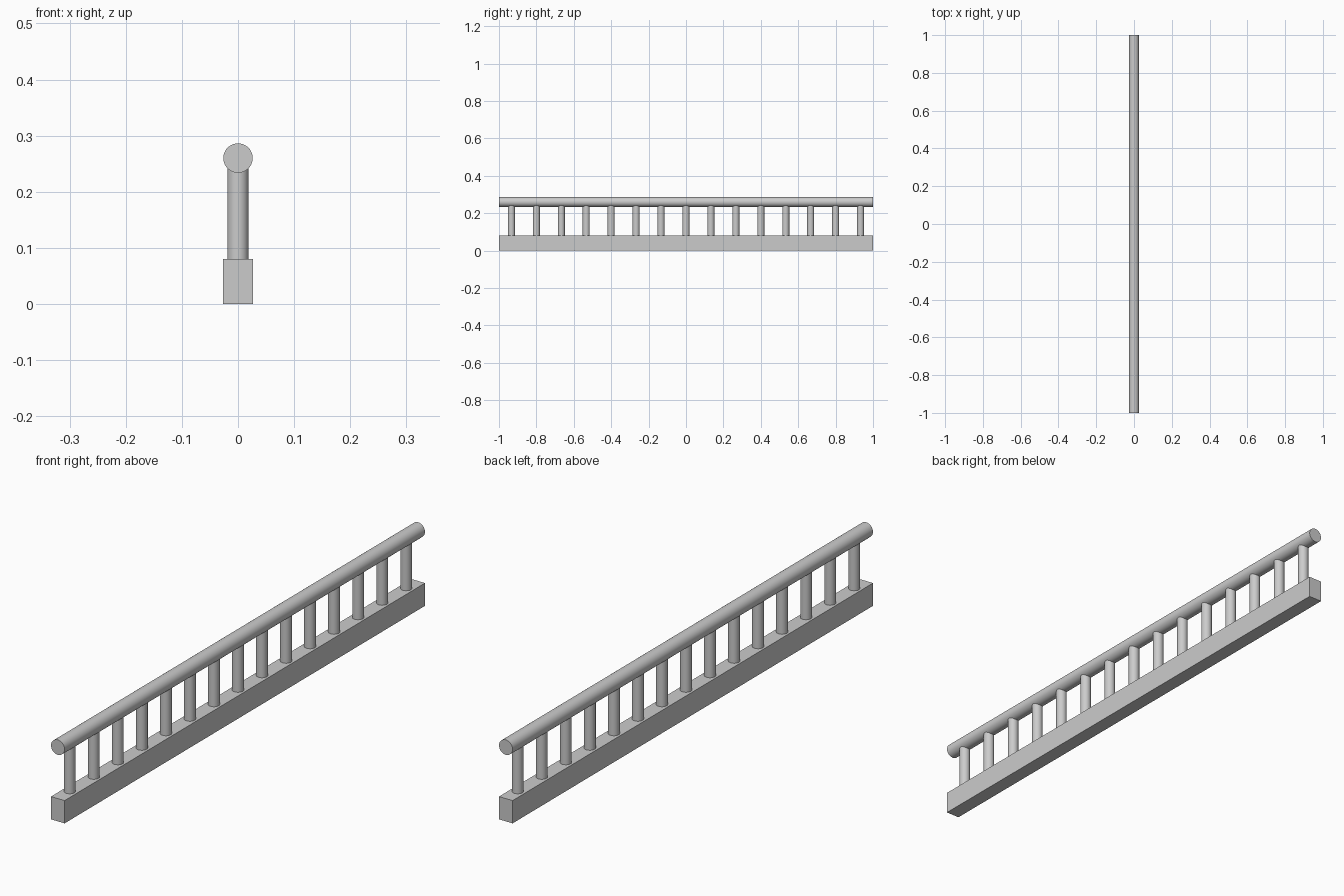
import bpy
import math

if "Cube" in bpy.data.objects:
    bpy.data.objects.remove(bpy.data.objects["Cube"])

LENGTH = 2.0
COUNT = 15
BASE_W, BASE_H = 0.053, 0.08
RAIL_R, RAIL_Z = 0.0262, 0.26
POST_R = 0.0187


def cylinder(name, radius, depth, location, rotation=(0, 0, 0)):
    bpy.ops.mesh.primitive_cylinder_add(vertices=48, radius=radius, depth=depth,
                                        location=location, rotation=rotation)
    obj = bpy.context.object
    obj.name = name
    bpy.ops.object.shade_smooth_by_angle(angle=math.radians(30))
    return obj


# Rectangular bottom rail
bpy.ops.mesh.primitive_cube_add(size=1, location=(0, 0, BASE_H / 2))
base = bpy.context.object
base.name = "bottom_rail"
base.scale = (BASE_W, LENGTH, BASE_H)
bpy.ops.object.transform_apply(location=False, rotation=False, scale=True)

# Round handrail
cylinder("handrail", RAIL_R, LENGTH, (0, 0, RAIL_Z), (math.pi / 2, 0, 0))

# Evenly spaced round balusters, running up into the handrail
spacing = LENGTH / COUNT
post_h = RAIL_Z - BASE_H
for i in range(COUNT):
    y = (i - (COUNT - 1) / 2) * spacing
    cylinder(f"baluster_{i + 1:02d}", POST_R, post_h, (0, y, BASE_H + post_h / 2))
